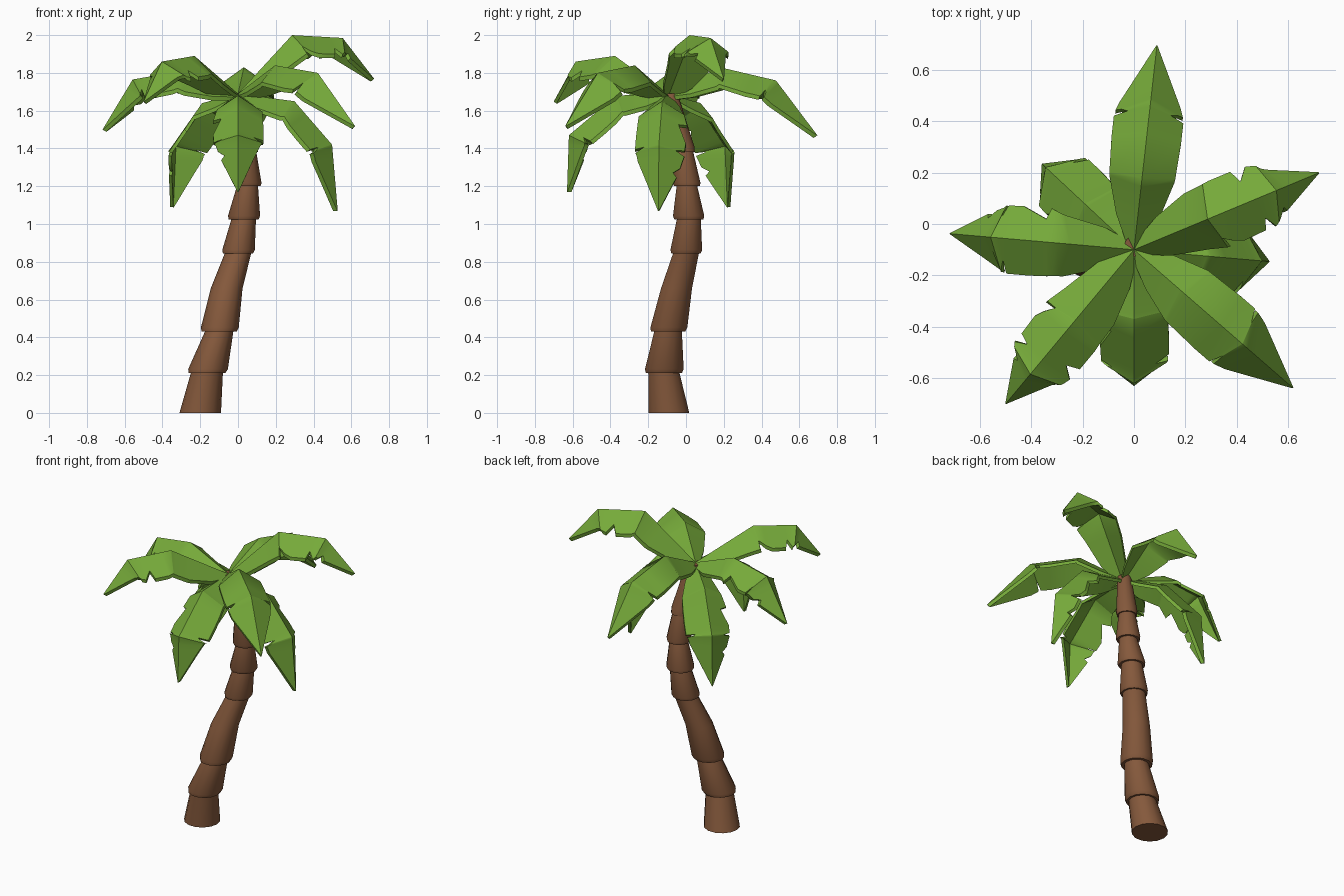
import bpy, bmesh, math
from mathutils import Vector

cube = bpy.data.objects.get("Cube")
if cube:
    bpy.data.objects.remove(cube)


def make_material(name, color):
    mat = bpy.data.materials.new(name)
    mat.use_nodes = True
    mat.diffuse_color = color
    mat.node_tree.nodes["Principled BSDF"].inputs["Base Color"].default_value = color
    return mat


def loft(name, sections, mat, angle):
    """Join equal closed cross-sections into one capped solid."""
    bm = bmesh.new()
    rings = [[bm.verts.new(p) for p in section] for section in sections]
    count = len(rings[0])
    for low, high in zip(rings, rings[1:]):
        for i in range(count):
            j = (i + 1) % count
            bm.faces.new((low[i], low[j], high[j], high[i]))
    bm.faces.new(rings[0])
    bm.faces.new(rings[-1])
    bmesh.ops.recalc_face_normals(bm, faces=bm.faces)
    mesh = bpy.data.meshes.new(name)
    bm.to_mesh(mesh)
    bm.free()
    mesh.materials.append(mat)
    obj = bpy.data.objects.new(name, mesh)
    bpy.context.collection.objects.link(obj)
    bpy.ops.object.select_all(action="DESELECT")
    obj.select_set(True)
    bpy.context.view_layer.objects.active = obj
    bpy.ops.object.shade_smooth_by_angle(angle=math.radians(angle))
    return obj


def interpolate(points, s):
    """Piecewise linear value at s from (position, value) pairs."""
    for (s0, v0), (s1, v1) in zip(points, points[1:]):
        if s <= s1:
            return v0 + (v1 - v0) * ((s - s0) / (s1 - s0))
    return points[-1][1]


bark = make_material("bark brown", (0.235, 0.1, 0.045, 1))
leaf = make_material("leaf green", (0.18, 0.4, 0.042, 1))

# Trunk: flared sleeves, each as bottom centre, bottom radius, top radius
SLEEVES = [
    ((-.20, -.09, 0), .11, .085),
    ((-.165, -.117, .21), .105, .075),
    ((-.10, -.095, .43), .10, .084),
    ((-.06, -.05, .66), .084, .07),
    ((0, 0, .845), .086, .065),
    ((.03, .015, 1.025), .085, .056),
    ((.05, .005, 1.2), .075, .052),
    ((.045, -.012, 1.38), .065, .042),
]
TRUNK_TOP = (.005, -.085, 1.69)


def circle(center, radius, sides=14):
    return [Vector(center) + Vector((math.cos(a), math.sin(a), 0)) * radius
            for a in (math.tau * i / sides for i in range(sides))]


rings = []
tops = [s[0] for s in SLEEVES[1:]] + [TRUNK_TOP]
previous = None
for (bottom, wide, narrow), top in zip(SLEEVES, tops):
    if previous and wide > previous:
        # rounded lip where a sleeve overhangs the one below
        rings.append(circle(bottom, wide * .93))
        rings.append(circle(Vector(bottom).lerp(Vector(top), .1), wide))
    elif previous is None:
        rings.append(circle(bottom, wide))
    rings.append(circle(top, narrow))
    previous = narrow
loft("trunk", rings, bark, 35)

# Frond half outlines: position along the length, half width
WHOLE = [(0, .03), (.12, .1), (.28, .15), (.5, .16), (.59, .16), (.61, .1),
         (.65, .155), (.72, .14), (1, 0)]
TORN = [(0, .03), (.12, .09), (.3, .13), (.41, .155), (.43, .105), (.54, .155),
        (.63, .15), (.645, .1), (.69, .15), (.76, .125), (.785, .085),
        (.81, .105), (1, 0)]
CROWN = Vector((0, -.1, 1.69))
THICKNESS = .022


def frond(name, azimuth, bends, left, right):
    a = math.radians(azimuth)
    out, side = Vector((math.cos(a), math.sin(a), 0)), Vector((-math.sin(a), math.cos(a), 0))
    path = [CROWN] + [Vector((CROWN.x, CROWN.y, z)) + out * r for r, z in bends]
    lengths = [(q - p).length for p, q in zip(path, path[1:])]
    spine = [(sum(lengths[:i]) / sum(lengths), p) for i, p in enumerate(path)]
    stations = sorted({s for s, _ in left + right + spine[1:-1]})
    sections = []
    for s in stations:
        ridge = interpolate(spine, s)
        tangent = interpolate(spine, min(s + .06, 1)) - interpolate(spine, max(s - .06, 0))
        up = tangent.cross(side).normalized()
        section = [ridge]
        for outline, sign in ((left, 1), (right, -1)):
            w = max(interpolate(outline, s), .003)
            section.append(ridge + side * (sign * w * .85) - up * (w * .6))
        middle, l, r = section
        drop = up * THICKNESS
        sections.append([l, middle, r, r - drop, middle - drop, l - drop])
    loft(name, sections, leaf, 45)


# Crown of fronds: azimuth, ridge bends as (reach, height), left and right edges
frond("back_frond", 83.6, [(.28, 1.83), (.58, 1.76), (.80, 1.47)], WHOLE, WHOLE)
frond("back_left_frond", 22.6, [(.31, 2), (.6, 1.985), (.78, 1.77)], WHOLE, TORN)
frond("front_left_frond", -41, [(.26, 1.84), (.56, 1.80), (.82, 1.52)], WHOLE, WHOLE)
frond("front_frond", -90, [(.27, 1.68), (.52, 1.47), (.53, 1.17)], WHOLE, TORN)
frond("front_right_frond", -129.8, [(.36, 1.89), (.63, 1.86), (.78, 1.65)], WHOLE, TORN)
frond("right_frond", 175, [(.3, 1.81), (.56, 1.765), (.72, 1.5)], WHOLE, TORN)
frond("back_right_frond", 137, [(.26, 1.64), (.47, 1.42), (.49, 1.09)], TORN, WHOLE)
frond("left_frond", -5, [(.3, 1.65), (.5, 1.42), (.53, 1.07)], TORN, WHOLE)
